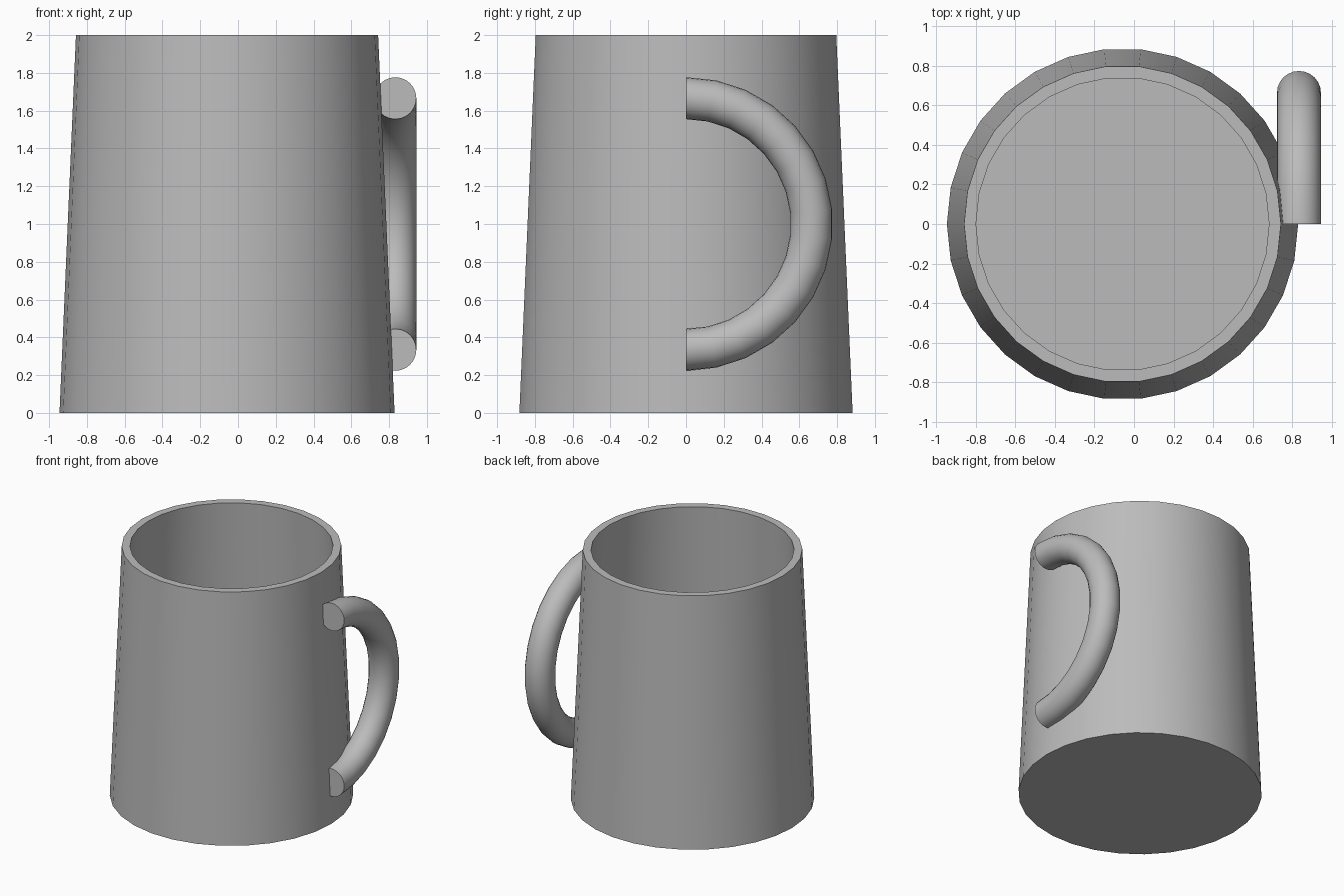
import bpy, bmesh, math

cube = bpy.data.objects.get("Cube")
if cube:
    bpy.data.objects.remove(cube, do_unlink=True)

grey = bpy.data.materials.new("plain grey")
grey.use_nodes = True
colour = (0.5, 0.5, 0.5, 1)
grey.diffuse_color = colour
grey.node_tree.nodes["Principled BSDF"].inputs["Base Color"].default_value = colour


def sweep(name, rings, closed_ends=True):
    """Skin a row of equal rings of points and cap both ends."""
    bm = bmesh.new()
    loops = [[bm.verts.new(p) for p in ring] for ring in rings]
    n = len(loops[0])
    for a, b in zip(loops, loops[1:]):
        for i in range(n):
            j = (i + 1) % n
            bm.faces.new((a[i], a[j], b[j], b[i]))
    bm.faces.new(loops[0])
    bm.faces.new(loops[-1])
    bmesh.ops.recalc_face_normals(bm, faces=bm.faces[:])
    mesh = bpy.data.meshes.new(name)
    bm.to_mesh(mesh)
    bm.free()
    mesh.materials.append(grey)
    obj = bpy.data.objects.new(name, mesh)
    bpy.context.collection.objects.link(obj)
    bpy.ops.object.select_all(action="DESELECT")
    obj.select_set(True)
    bpy.context.view_layer.objects.active = obj
    bpy.ops.object.shade_smooth_by_angle(angle=math.radians(30))
    return obj


# Tapered hollow body: outer wall, rim, inner wall, floor
CENTRE_X, SIDES = -0.058, 30


def body_ring(radius, z):
    angles = [math.tau * i / SIDES for i in range(SIDES)]
    return [(CENTRE_X + radius * math.cos(a), radius * math.sin(a), z) for a in angles]


profile = [(0.887, 0), (0.8, 2), (0.74, 2), (0.825, 0.06)]
sweep("mug_body", [body_ring(r, z) for r, z in profile])

# Half-ring handle beside the body, with flat ends facing forward
MAJOR, MINOR, STEPS, TUBE = 0.666, 0.111, 15, 24


def handle_ring(turn):
    points = []
    for i in range(TUBE):
        a = math.tau * i / TUBE
        r = MAJOR + MINOR * math.cos(a)
        points.append((0.833 + MINOR * math.sin(a), r * math.sin(turn), 1 + r * math.cos(turn)))
    return points


sweep("handle", [handle_ring(math.pi * s / STEPS) for s in range(STEPS + 1)])
